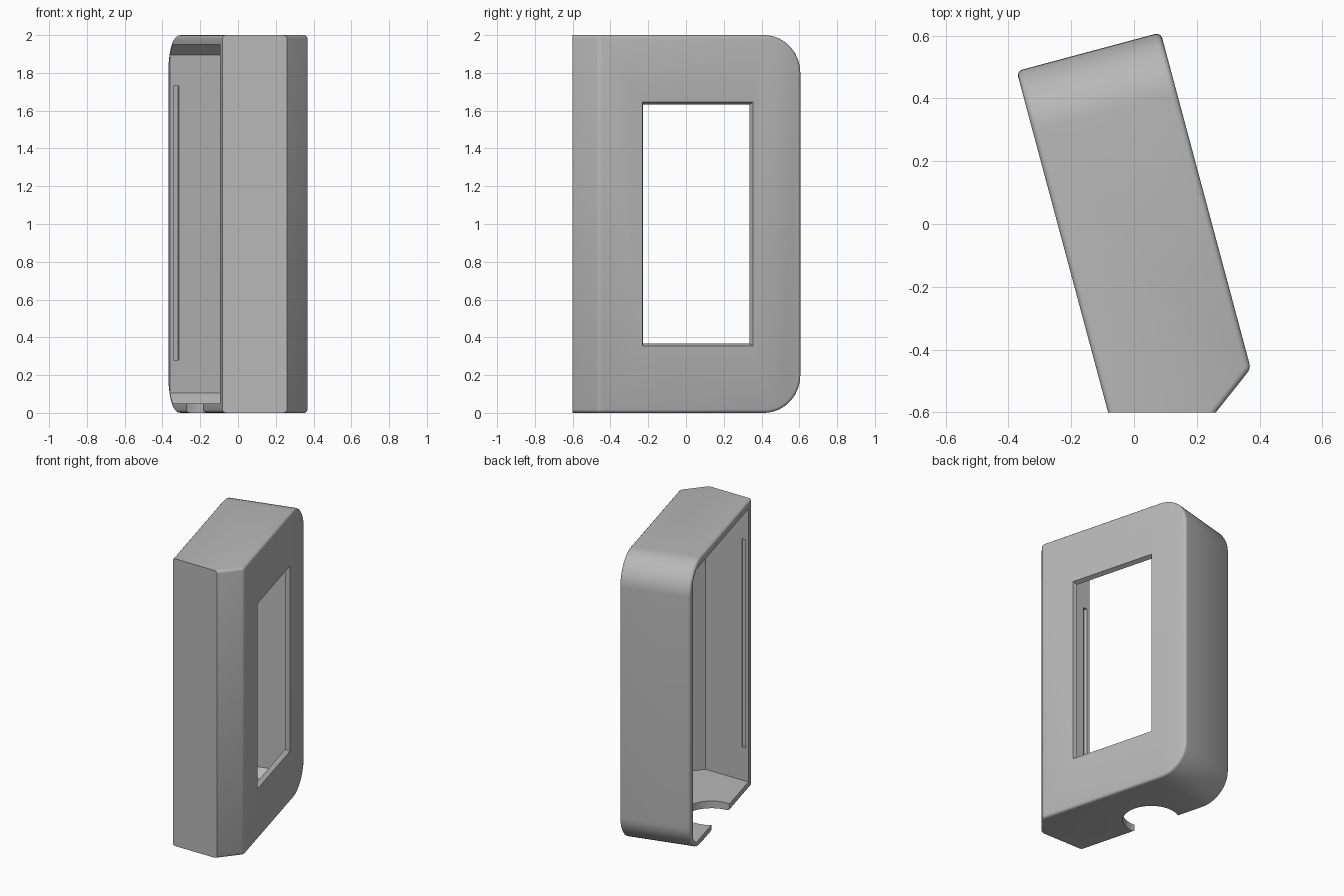
import bpy, bmesh, math
from mathutils import Matrix

if "Cube" in bpy.data.objects:
    bpy.data.objects.remove(bpy.data.objects["Cube"], do_unlink=True)

TURN = math.radians(15)
HEIGHT = 2.0

grey = bpy.data.materials.new("plain grey")
grey.use_nodes = True
colour = (0.48, 0.48, 0.48, 1)
grey.diffuse_color = colour
grey.node_tree.nodes["Principled BSDF"].inputs["Base Color"].default_value = colour


def to_object(bm, name):
    bmesh.ops.recalc_face_normals(bm, faces=bm.faces[:])
    mesh = bpy.data.meshes.new(name)
    bm.to_mesh(mesh)
    bm.free()
    mesh.materials.append(grey)
    ob = bpy.data.objects.new(name, mesh)
    bpy.context.collection.objects.link(ob)
    return ob


def prism(outline, z0, z1, corner, segments):
    """Extrude a plan outline and round its two back horizontal edges."""
    bm = bmesh.new()
    base = bm.faces.new([bm.verts.new((u, v, z0)) for u, v in outline])
    top = bmesh.ops.extrude_face_region(bm, geom=[base])["geom"]
    for vert in top:
        if isinstance(vert, bmesh.types.BMVert):
            vert.co.z = z1
    back = max(v for u, v in outline)
    edges = [e for e in bm.edges
             if all(abs(p.co.y - back) < 1e-4 for p in e.verts)
             and abs(e.verts[0].co.z - e.verts[1].co.z) < 1e-4]
    bmesh.ops.bevel(bm, geom=edges, offset=corner, segments=segments,
                    profile=0.5, affect="EDGES")
    return bm


def block(name, u, v, z, taper=0.0):
    """Box cutter, optionally narrowing towards its low-u end."""
    bm = bmesh.new()
    bmesh.ops.create_cube(bm, size=1)
    for p in bm.verts:
        shrink = taper if p.co.x < 0 else 0
        p.co = [lo + (hi - lo) * (c + 0.5) - math.copysign(s, c)
                for (lo, hi), c, s in zip((u, v, z), p.co, (0, shrink, shrink))]
    return to_object(bm, name)


# Outer body: plan outline with a slanted front and a chamfered corner
OPEN, PLATE = -0.235, 0.24
body = prism([(OPEN, -0.558), (0.096, -0.647), (PLATE, -0.541),
              (PLATE, 0.567), (OPEN, 0.567)], 0, HEIGHT, 0.2, 12)

# Soften the rims of the window plate, the open side and the chamfer
soft = []
for e in body.edges:
    a, b = (p.co for p in e.verts)
    on_plate = min(a.x, b.x) > PLATE - 1e-4
    on_open = max(a.x, b.x) < OPEN + 1e-4 and max(a.y, b.y) > -0.5
    on_chamfer = min(a.x, b.x) > 0.09 and max(a.y, b.y) < -0.5 and abs(a.z - b.z) < 1e-4
    if on_plate or on_open or on_chamfer:
        soft.append(e)
bmesh.ops.bevel(body, geom=soft, offset=0.018, segments=3, profile=0.5, affect="EDGES")
housing = to_object(body, "housing")

# Cavity open on one long side, with flat inner corners
cavity = to_object(prism([(-0.3, -0.489), (0.0855, -0.592), (0.21, -0.498),
                          (0.21, 0.517), (-0.3, 0.517)],
                         0.05, HEIGHT - 0.05, 0.055, 1), "cavity_cutter")

# Tapered window, clip grooves in front and back walls
window = block("window_cutter", (0.2, 0.25), (-0.307, 0.307), (0.351, 1.649), 0.02)
grooves = block("groove_cutter", (-0.214, -0.186), (-0.536, 0.537), (0.28, 1.73))

# Round cable notch in the floor
bm = bmesh.new()
bmesh.ops.create_cone(bm, cap_ends=True, segments=48, radius1=0.18, radius2=0.18,
                      depth=0.2, matrix=Matrix.Translation((OPEN + 0.06, 0.01, 0)))
notch = to_object(bm, "notch_cutter")

# Cut everything out of the housing
bpy.context.view_layer.objects.active = housing
for cutter in (cavity, window, grooves, notch):
    cutter.hide_render = True
    mod = housing.modifiers.new(cutter.name, "BOOLEAN")
    mod.operation = "DIFFERENCE"
    mod.solver = "EXACT"
    mod.object = cutter
    bpy.ops.object.modifier_apply(modifier=mod.name)
    bpy.data.objects.remove(cutter, do_unlink=True)

# Smooth the rounded corners and turn the housing
for ob in bpy.context.selected_objects:
    ob.select_set(False)
housing.select_set(True)
bpy.ops.object.shade_smooth_by_angle(angle=math.radians(32))
housing.rotation_euler.z = TURN
